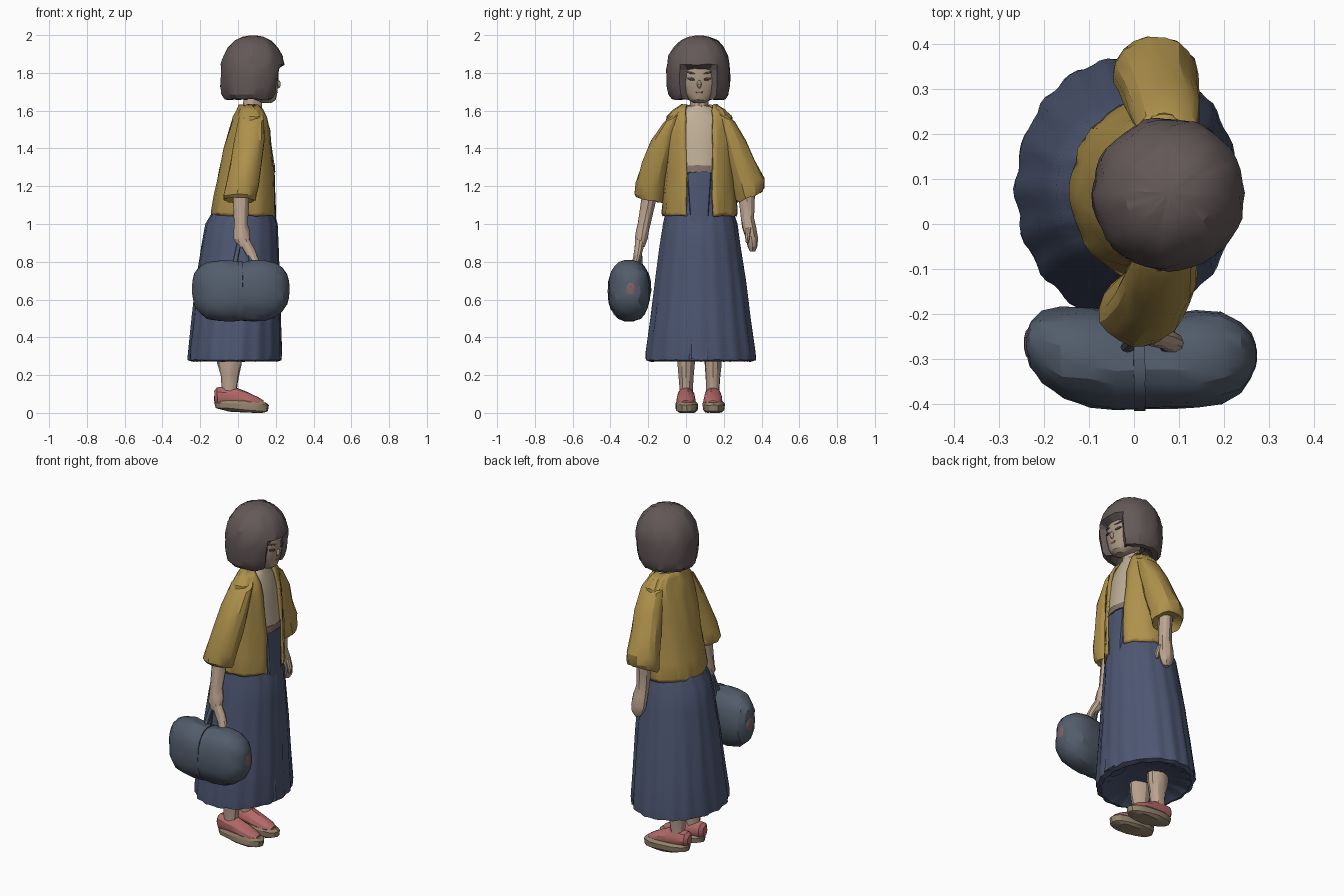
import bpy, bmesh, math, random
from math import sin, cos, pi, asin
random.seed(4)

COL = dict(hair=(.13, .10, .10), skin=(.50, .37, .28), face=(.40, .31, .23), jacket=(.42, .28, .07),
           shirt=(.52, .43, .31), skirt=(.075, .095, .17), bag=(.085, .11, .15), bag_end=(.22, .12, .13),
           shoe=(.45, .14, .14), sole=(.30, .23, .15), dark=(.07, .05, .05), band=(.22, .17, .15),
           lip=(.35, .14, .12))
MATS = {}
for k, c in COL.items():
    MATS[k] = bpy.data.materials.new(k)
    MATS[k].diffuse_color = (*c, 1)


def sgnpow(v, e):
    return math.copysign(abs(v) ** e, v)


def loft(name, rings, mat, n=16, axis='z', p=2.0, mod=None, gap=0, jit=.002, angle=24, thick=0):
    """Skin elliptical rings (cx, cy, cz, r1, r2, tilt_y, tilt_x); gap leaves a slit towards +x."""
    bm = bmesh.new()
    rows = []
    for i, r in enumerate(rings):
        cx, cy, cz, r1, r2 = r[:5]
        ty, tx = (list(r[5:]) + [0, 0])[:2]
        a0 = asin(min(.95, gap / r2)) if gap else 0
        row = []
        for j in range(n):
            t = a0 + (2 * pi - 2 * a0) * j / (n - 1) if gap else 2 * pi * j / n
            m = mod(t, cz, i) if mod else 1
            u, v = r1 * m * sgnpow(cos(t), 2 / p), r2 * m * sgnpow(sin(t), 2 / p)
            if axis == 'z':
                co = (cx + u, cy + v, cz + ty * v + tx * u)
            else:
                co = (cx, cy + u, cz + v)
            q = min(jit, .05 * r1)
            row.append(bm.verts.new([c + random.uniform(-q, q) for c in co]))
        rows.append(row)
    for a, b in zip(rows, rows[1:]):
        for j in range(n - 1 if gap else n):
            k = (j + 1) % n
            bm.faces.new((a[j], a[k], b[k], b[j]))
    if not gap:
        bm.faces.new(rows[0])
        bm.faces.new(rows[-1])
    bmesh.ops.recalc_face_normals(bm, faces=bm.faces)
    me = bpy.data.meshes.new(name)
    bm.to_mesh(me)
    bm.free()
    ob = bpy.data.objects.new(name, me)
    bpy.context.collection.objects.link(ob)
    me.materials.append(MATS[mat])
    if thick:
        s = ob.modifiers.new("thickness", 'SOLIDIFY')
        s.thickness, s.offset = thick, 0
    bpy.ops.object.select_all(action='DESELECT')
    ob.select_set(True)
    bpy.context.view_layer.objects.active = ob
    bpy.ops.object.shade_smooth_by_angle(angle=math.radians(angle))
    return ob


def blob(name, loc, size, mat, rot=(0, 0, 0)):
    bpy.ops.mesh.primitive_ico_sphere_add(subdivisions=2, radius=1, location=loc, rotation=rot)
    ob = bpy.context.object
    ob.name, ob.scale = name, size
    ob.data.materials.append(MATS[mat])
    return ob


def front_angle(t):
    return abs((t + pi) % (2 * pi) - pi)


# pleated skirt, closed just above the hem
def pleats(t, z, i):
    amp = .006 + .012 * max(0, 1.05 - z)
    return 1 + amp * sgnpow(cos(18 * t + .5 * sin(3 * t)), .7)


loft("skirt", [(-.02, .075, .31, .09, .12), (-.02, .075, .295, .18, .21), (-.02, .078, .272, .222, .265),
               (-.018, .078, .28, .245, .29), (-.016, .078, .32, .247, .29), (-.008, .078, .5, .234, .265),
               (0, .077, .7, .220, .24), (.01, .075, .88, .203, .215), (.018, .075, 1.0, .19, .197),
               (.028, .073, 1.07, .158, .178), (.05, .07, 1.2, .14, .16), (.055, .07, 1.29, .135, .155)],
     "skirt", n=90, mod=pleats, angle=35)
loft("front_pleat", [(.19, .07, .285, .042, .06), (.182, .07, .7, .026, .045), (.18, .07, 1.05, .022, .05),
                     (.177, .07, 1.27, .016, .065)], "skirt", n=12, p=4)
loft("waistband", [(.055, .07, 1.275, .143, .155), (.055, .07, 1.31, .141, .153)], "band", n=28)

# shirt and neck
loft("shirt", [(.055, .07, 1.29, .14, .15), (.06, .07, 1.4, .122, .155), (.065, .07, 1.5, .102, .155),
               (.07, .07, 1.57, .075, .135), (.07, .07, 1.61, .06, .08), (.075, .07, 1.625, .05, .055)],
     "shirt", n=24)
loft("neck", [(.07, .07, 1.58, .058, .06), (.075, .07, 1.63, .05, .048), (.09, .07, 1.72, .05, .05)],
     "skin", n=12)


# open jacket with wavy hem
def folds(t, z, i):
    return 1 + .03 * max(0, 1.5 - z) * sin(9 * t + 4 * z)


loft("jacket", [(.032, .073, 1.045, .164, .19), (.032, .073, 1.06, .168, .194), (.04, .073, 1.15, .158, .186),
                (.05, .072, 1.27, .147, .178), (.055, .07, 1.4, .126, .176), (.065, .07, 1.5, .104, .176),
                (.068, .07, 1.565, .085, .165), (.07, .07, 1.6, .07, .13), (.07, .07, 1.628, .06, .088)],
     "jacket", n=40, mod=folds, gap=.07, thick=.014, jit=.004)

# wide sleeves, forearms and hands
sleeves = {
    "right": [(.075, -.03, 1.6, .045, .04, .4), (.073, -.065, 1.565, .065, .055, .5),
              (.062, -.115, 1.45, .078, .07, .1), (.045, -.155, 1.32, .082, .075, -.1),
              (.02, -.185, 1.2, .088, .08, -.2), (.01, -.192, 1.145, .09, .078, -.2),
              (.01, -.19, 1.125, .082, .07, -.2), (.01, -.188, 1.135, .06, .05, -.2),
              (.015, -.185, 1.16, .035, .03)],
    "left": [(.075, .17, 1.6, .045, .04, -.4), (.075, .205, 1.565, .065, .055, -.5),
             (.07, .25, 1.45, .078, .07, -.1), (.06, .29, 1.32, .085, .078, .2),
             (.05, .33, 1.21, .095, .085, .4), (.048, .338, 1.16, .096, .076, .45),
             (.048, .338, 1.14, .086, .066, .45), (.048, .336, 1.15, .06, .05, .4),
             (.05, .33, 1.17, .035, .03)]}
for side, rings in sleeves.items():
    loft(side + "_sleeve", rings, "jacket", n=18, jit=.005)
loft("right_forearm", [(.015, -.19, 1.18, .042, .04), (.015, -.202, 1.1, .042, .038),
                       (.015, -.222, 1.0, .036, .034), (.02, -.23, .96, .042, .034),
                       (.022, -.238, .92, .044, .034), (.03, -.244, .88, .03, .024)], "skin", n=12)
loft("left_forearm", [(.05, .325, 1.2, .042, .04), (.052, .322, 1.12, .04, .04), (.055, .325, 1.03, .036, .034),
                      (.06, .335, .98, .042, .036), (.065, .348, .92, .046, .032), (.07, .352, .88, .036, .026),
                      (.07, .352, .855, .018, .014)], "skin", n=12)
loft("left_thumb", [(.095, .33, .98, .016, .015), (.112, .325, .93, .014, .013), (.11, .325, .9, .008, .008)],
     "skin", n=8)
loft("right_fingers", [(.03, -.245, .92, .03, .025), (.055, -.25, .87, .032, .024), (.08, -.26, .82, .03, .022),
                       (.09, -.27, .785, .022, .02)], "skin", n=10)

# bulging holdall along x, with end patches, straps and a handle
loft("bag", [(-.24, -.265, .66, .02, .045), (-.23, -.267, .656, .05, .085), (-.205, -.275, .652, .08, .12),
             (-.16, -.287, .648, .10, .148), (-.10, -.296, .646, .11, .162), (-.04, -.304, .645, .108, .16),
             (.02, -.308, .645, .103, .154), (.08, -.305, .646, .106, .16), (.14, -.3, .648, .11, .16),
             (.195, -.296, .65, .10, .145), (.235, -.294, .652, .08, .118), (.26, -.293, .655, .05, .08),
             (.27, -.293, .655, .025, .045)], "bag", n=22, axis='x', p=2.35, jit=.005)
for name, x, y in (("bag_front_end", .262, -.293), ("bag_back_end", -.233, -.265)):
    blob(name, (x, y, .655), (.012, .035, .05), "bag_end")
loft("bag_zip_band", [(x, -.307, .645, .107, .158) for x in (.0, .025)], "bag", n=22, axis='x', p=2.35,
     jit=.001)
for name, y in (("bag_handle_near", -.28), ("bag_handle_far", -.24)):
    for k, (x0, x1) in enumerate(((-.02, .01), (.08, .04))):
        loft(f"{name}_{k}", [(x0, y, .77, .016, .012), ((x0 + x1) / 2, (y - .245) / 2, .85, .013, .01),
                             (x1, -.245, .92, .013, .01)], "bag", n=8, jit=.001)

# legs and slip-on shoes
for side, y in (("right", .0), ("left", .143)):
    loft(side + "_leg", [(-.045, y, .06, .036, .034), (-.045, y, .13, .04, .035), (-.042, y, .2, .048, .04),
                         (-.045, y, .26, .064, .045), (-.045, y, .34, .064, .048)], "skin", n=12)
    loft(side + "_sole", [(.04, y + .004, .004, .09, .045, 0, -.04), (.02, y + .004, .018, .138, .058, 0, -.07),
                          (.018, y + .004, .048, .144, .06, 0, -.05), (.015, y, .062, .13, .05, 0, -.05)],
         "sole", n=18, p=2.3)
    loft(side + "_shoe", [(-.125, y, .09, .022, .028), (-.11, y, .09, .04, .046), (-.06, y, .085, .046, .053),
                          (-.01, y, .078, .047, .056), (.05, y, .065, .05, .045), (.105, y, .055, .042, .028),
                          (.135, y, .05, .025, .015)], "shoe", n=14, axis='x')


# bobbed hair, hollowed slightly at the front for the face
def bob(t, z, i):
    a = front_angle(t)
    strand = 1 + .012 * sin(9 * t + 2 * z) * min(1, 12 * (2 - z))
    return strand * (.74 if z < 1.83 and a < .62 - 1.2 * max(0, z - 1.75) else 1)


loft("hair", [(.085, .066, 1.69, .07, .09), (.075, .066, 1.658, .11, .12), (.07, .066, 1.66, .138, .142),
              (.07, .066, 1.685, .156, .158), (.073, .066, 1.73, .164, .167), (.076, .066, 1.78, .168, .169),
              (.078, .066, 1.815, .169, .169), (.079, .066, 1.845, .167, .167), (.08, .066, 1.89, .157, .156),
              (.08, .068, 1.935, .132, .132), (.08, .07, 1.97, .098, .098), (.08, .07, 1.99, .055, .055),
              (.08, .07, 1.998, .015, .015)], "hair", n=40, mod=bob, jit=.0035)

# face with eyes, brows, nose and mouth
loft("face", [(.15, .07, 1.642, .03, .03), (.135, .07, 1.658, .065, .06), (.125, .07, 1.69, .083, .09),
              (.12, .07, 1.75, .094, .112), (.12, .07, 1.80, .095, .108), (.12, .07, 1.85, .085, .09)],
     "face", n=22, jit=.001)
blob("nose", (.213, .07, 1.74), (.014, .012, .022), "face")
blob("mouth", (.205, .07, 1.698), (.006, .022, .006), "lip")
for side, s in (("right", -1), ("left", 1)):
    blob(side + "_eye", (.206, .07 + s * .044, 1.768), (.006, .023, .008), "dark", (s * .2, 0, s * .35))
    blob(side + "_brow", (.206, .07 + s * .044, 1.80), (.005, .025, .005), "hair", (s * .2, 0, s * .35))
